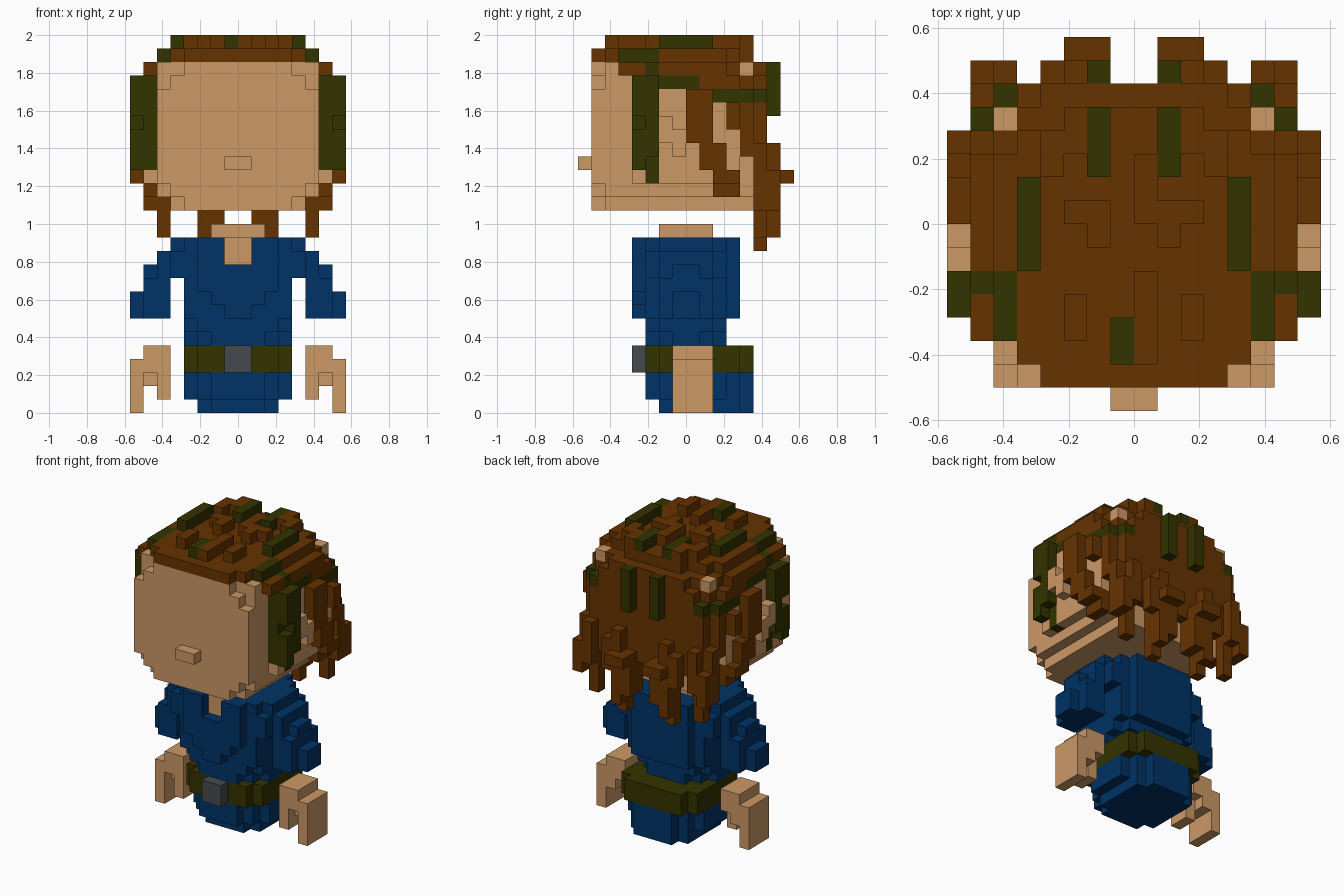
import bpy, bmesh

cube = bpy.data.objects.get("Cube")
if cube:
    bpy.data.objects.remove(cube, do_unlink=True)

U = 2 / 28          # edge length of one block
cells = {}          # block position -> part name


def fill(part, x0, x1, y0, y1, z0, z1, mirror=True):
    """Fill a box of blocks; mirrored boxes are repeated on the -x side."""
    for x in range(x0, x1):
        for y in range(y0, y1):
            for z in range(z0, z1):
                cells[x, y, z] = part
                if mirror:
                    cells[-x - 1, y, z] = part


def rows(part, y0, half_widths, z0, z1):
    """Stack of centred rows along y, each with its own half width."""
    for i, w in enumerate(half_widths):
        fill(part, 0, w, y0 + i, y0 + i + 1, z0, z1)


# Head: block with stepped edges
rows("head", -7, [4] + [5] * 11, 15, 16)
rows("head", -7, [5] + [6] * 11, 16, 17)
rows("head", -7, [6, 6, 6] + [7] * 8 + [6], 17, 24)
rows("head", -7, [5, 6, 6] + [7] * 8 + [6], 24, 25)
rows("head", -7, [4] + [6] * 11, 25, 26)
fill("nose", 0, 1, -8, -7, 18, 19)
fill("ears", 7, 8, -2, -1, 20, 22)
fill("ears", 7, 8, -1, 0, 19, 21)

# Hair cap
rows("hair", -7, [4, 5] + [6] * 8 + [5, 3], 26, 27)
rows("hair", -5, [7] * 8 + [6, 5, 4], 25, 26)
rows("hair", -3, [7] * 7 + [6, 5], 24, 25)
# Back shell, its front edge slanting down to the nape
fill("hair", 0, 6, 5, 6, 17, 24)
fill("hair", 6, 7, 4, 5, 19, 24)
fill("hair", 6, 8, 3, 4, 21, 23)
# Side locks
fill("hair", 7, 8, 0, 2, 20, 24)
fill("hair", 7, 8, 1, 3, 18, 20)
fill("hair", 6, 8, 2, 4, 17, 18)
fill("hair", 6, 7, 2, 4, 16, 17)
# Locks hanging at the back
fill("hair", 5, 6, 5, 7, 16, 20)
fill("hair", 5, 6, 5, 6, 13, 16)
fill("hair", 6, 7, 5, 6, 17, 20)
fill("hair", 6, 7, 5, 7, 15, 18)
fill("hair", 2, 3, 5, 7, 13, 20)
fill("hair", 2, 3, 5, 6, 12, 13)
fill("hair", 1, 2, 5, 7, 14, 18)
fill("hair", 1, 3, 7, 8, 17, 18)
fill("hair", 3, 4, 6, 7, 16, 19)
# Raised tufts on the crown
fill("hair", 2, 3, -5, -3, 27, 28)
fill("hair", 0, 1, -6, -2, 27, 28, False)
fill("hair", 1, 3, 0, 1, 27, 28)
fill("hair", 1, 2, -1, 0, 27, 28)
fill("hair", 0, 1, 0, 3, 27, 28, False)
fill("hair", 3, 4, 2, 4, 27, 28)
fill("hair", 2, 3, 3, 5, 27, 28)

# Green streaks in the hair
fill("hair_streaks", -1, 0, -6, -4, 27, 28, False)
fill("hair_streaks", 4, 5, -2, 2, 27, 28)
fill("hair_streaks", 1, 2, 2, 5, 27, 28)
fill("hair_streaks", 1, 2, 6, 7, 22, 26)
fill("hair_streaks", 5, 6, -5, -2, 26, 27)
fill("hair_streaks", 6, 7, -3, -2, 25, 26)
fill("hair_streaks", 6, 7, -2, 1, 24, 25)
fill("hair_streaks", 6, 7, 2, 5, 23, 24)
fill("hair_streaks", 5, 6, 5, 6, 23, 24)
# Sideburns
fill("sideburns", 6, 7, -4, -2, 18, 25)
fill("sideburns", 6, 7, -3, -2, 17, 18)
fill("sideburns", 7, 8, -3, -2, 19, 25)
fill("sideburns", 7, 8, -4, -3, 18, 21)
fill("sideburns", 7, 8, -4, -3, 22, 25)

# Shirt: torso, tapering chest, shoulders and sleeves
rows("shirt", -3, [2, 3, 4, 4, 3, 2], 5, 6)
rows("shirt", -3, [3, 4, 4, 4, 4, 3], 6, 7)
rows("shirt", -3, [4, 4, 4, 4, 4, 4, 3], 7, 13)
for z, w in ((7, 1), (8, 2), (9, 3), (10, 3), (11, 3), (12, 3)):
    rows("shirt", -4, [w], z, z + 1)
fill("shirt", 4, 5, -3, 3, 10, 12)
fill("shirt", 4, 5, -2, 2, 12, 13)
fill("shirt", 5, 6, -2, 2, 7, 12)
fill("shirt", 6, 7, -1, 1, 9, 11)
fill("shirt", 6, 7, -2, 2, 7, 10)
fill("shirt", 7, 8, -1, 1, 7, 9)
# Neck and open collar
fill("neck", 0, 2, -2, 2, 12, 14)
fill("neck", 0, 1, -3, -2, 11, 13)
for z in (11, 12):
    for x in (-1, 0):
        cells.pop((x, -4, z), None)

# Trousers, belt and buckle
rows("trousers", -2, [2, 3, 3, 3, 3, 3, 2], 0, 1)
rows("trousers", -3, [2, 3, 4, 4, 4, 4, 3, 2], 1, 3)
rows("belt", -3, [3, 4, 4, 4, 4, 4, 4, 3], 3, 5)
fill("buckle", 0, 1, -4, -3, 3, 5)

# Hands: palm, long outer finger wall and thumb
for side, sx in (("left_hand", 1), ("right_hand", -1)):
    for x0, x1, y0, y1, z0, z1 in ((5, 7, -1, 2, 3, 5), (7, 8, -1, 2, 0, 4),
                                   (5, 6, -1, 1, 1, 3), (6, 7, 0, 2, 2, 3)):
        a, b = (x0, x1) if sx > 0 else (-x1, -x0)
        fill(side, a, b, y0, y1, z0, z1, False)


def material(name, rgb):
    lin = [((c / 255 + 0.055) / 1.055) ** 2.4 if c > 10 else c / 255 / 12.92 for c in rgb]
    m = bpy.data.materials.new(name)
    m.use_nodes = True
    m.diffuse_color = (*lin, 1)
    bsdf = m.node_tree.nodes["Principled BSDF"]
    bsdf.inputs["Base Color"].default_value = (*lin, 1)
    bsdf.inputs["Roughness"].default_value = 0.9
    return m


skin = material("skin_tan", (204, 153, 102))
brown = material("hair_brown", (102, 51, 0))
olive = material("dark_olive", (51, 51, 0))
blue = material("cloth_blue", (0, 51, 102))
grey = material("buckle_grey", (70, 74, 76))
colours = {"head": skin, "nose": skin, "ears": skin, "neck": skin,
           "left_hand": skin, "right_hand": skin, "hair": brown,
           "hair_streaks": olive, "sideburns": olive, "belt": olive,
           "shirt": blue, "trousers": blue, "buckle": grey}

# Outward direction and corner offsets of the six block sides
SIDES = [((1, 0, 0), ((1, 0, 0), (1, 1, 0), (1, 1, 1), (1, 0, 1))),
         ((-1, 0, 0), ((0, 0, 0), (0, 0, 1), (0, 1, 1), (0, 1, 0))),
         ((0, 1, 0), ((0, 1, 0), (0, 1, 1), (1, 1, 1), (1, 1, 0))),
         ((0, -1, 0), ((0, 0, 0), (1, 0, 0), (1, 0, 1), (0, 0, 1))),
         ((0, 0, 1), ((0, 0, 1), (1, 0, 1), (1, 1, 1), (0, 1, 1))),
         ((0, 0, -1), ((0, 0, 0), (0, 1, 0), (1, 1, 0), (1, 0, 0)))]


def build(part, mat):
    """Skin the blocks of one part with flat outer faces."""
    bm = bmesh.new()
    verts = {}
    for (x, y, z), owner in cells.items():
        if owner != part:
            continue
        for d, corners in SIDES:
            if cells.get((x + d[0], y + d[1], z + d[2])) == part:
                continue
            face = []
            for c in corners:
                p = (x + c[0], y + c[1], z + c[2])
                if p not in verts:
                    verts[p] = bm.verts.new([v * U for v in p])
                face.append(verts[p])
            bm.faces.new(face)
    me = bpy.data.meshes.new(part)
    bm.to_mesh(me)
    bm.free()
    me.materials.append(mat)
    bpy.context.collection.objects.link(bpy.data.objects.new(part, me))


for part, mat in colours.items():
    build(part, mat)
